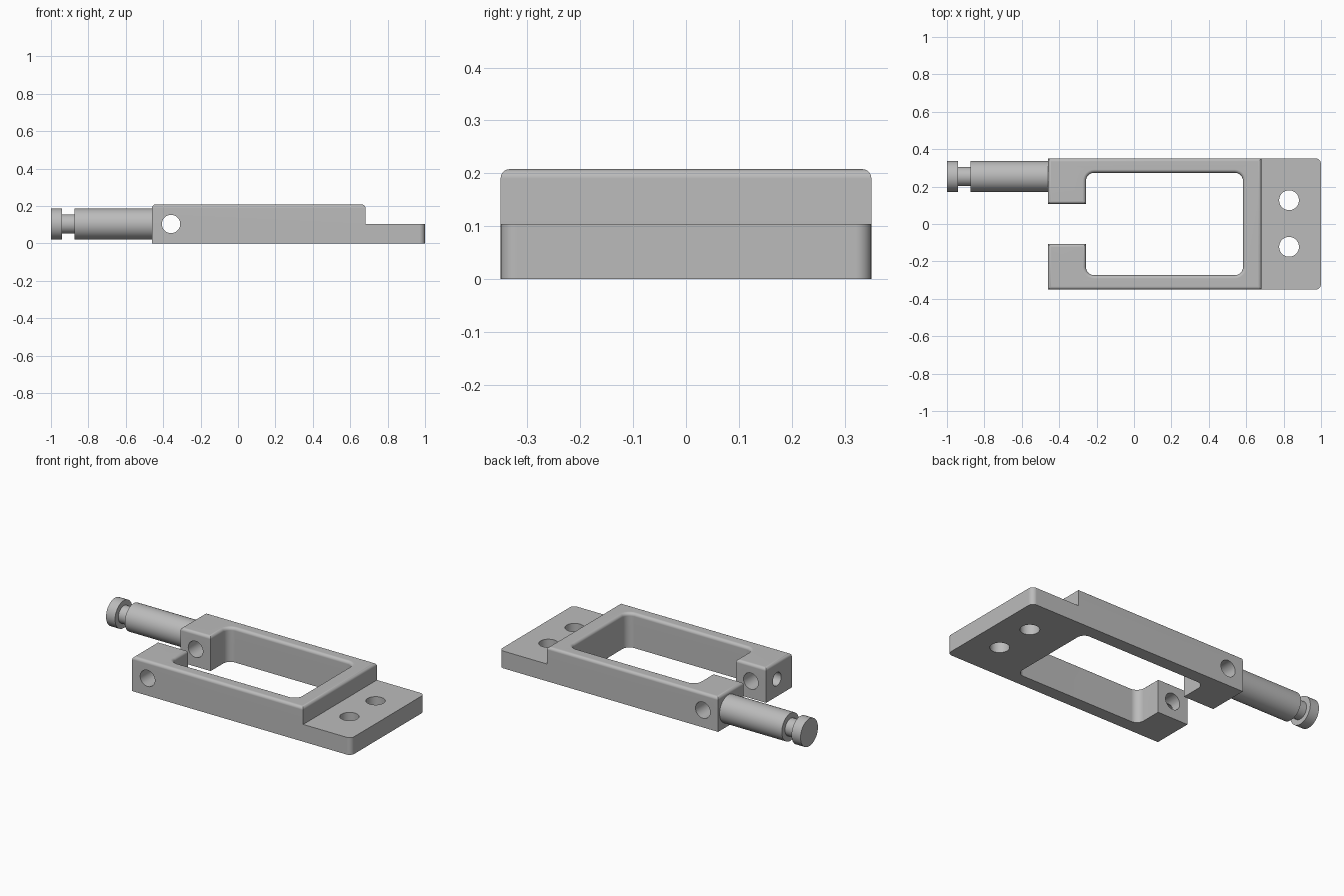
import bpy, bmesh
from math import radians, pi
from mathutils import Matrix, Vector

if "Cube" in bpy.data.objects:
    bpy.data.objects.remove(bpy.data.objects["Cube"], do_unlink=True)

# Main dimensions
HALF_W, TOP, STEP = 0.351, 0.208, 0.104
X_BACK, X_STEP, X_END = -0.46, 0.681, 1.0
WIN_X0, WIN_X1, WIN_Y, LUG_Y = -0.257, 0.583, 0.274, 0.107

grey = bpy.data.materials.new("satin_grey")
grey.use_nodes = True
grey.diffuse_color = (0.5, 0.5, 0.5, 1)
grey.node_tree.nodes["Principled BSDF"].inputs["Base Color"].default_value = (0.5, 0.5, 0.5, 1)


def make_object(name, bm):
    bmesh.ops.recalc_face_normals(bm, faces=bm.faces)
    mesh = bpy.data.meshes.new(name)
    bm.to_mesh(mesh)
    bm.free()
    mesh.materials.append(grey)
    obj = bpy.data.objects.new(name, mesh)
    bpy.context.collection.objects.link(obj)
    return obj


def activate(obj):
    bpy.ops.object.select_all(action='DESELECT')
    obj.select_set(True)
    bpy.context.view_layer.objects.active = obj


def raise_faces(bm, faces, height):
    geom = bmesh.ops.extrude_face_region(bm, geom=faces)["geom"]
    bmesh.ops.translate(bm, vec=(0, 0, height),
                        verts=[g for g in geom if isinstance(g, bmesh.types.BMVert)])
    return [g for g in geom if isinstance(g, bmesh.types.BMFace)]


def round_edges(bm, test, radius, segments):
    edges = [e for e in bm.edges if test(*[v.co for v in e.verts])]
    bmesh.ops.bevel(bm, geom=edges, offset=radius, segments=segments,
                    profile=0.5, affect='EDGES', clamp_overlap=True)


def is_vertical(a, b):
    return abs(a.x - b.x) < 1e-4 and abs(a.y - b.y) < 1e-4


def drill(obj, centre, radius, depth, axis):
    """Cut a round hole centred at a point, along an axis."""
    bm = bmesh.new()
    bmesh.ops.create_cone(bm, cap_ends=True, segments=40, radius1=radius,
                          radius2=radius, depth=depth)
    turn = Vector((0, 0, 1)).rotation_difference(Vector(axis)).to_matrix().to_4x4()
    bmesh.ops.transform(bm, matrix=Matrix.Translation(centre) @ turn, verts=bm.verts)
    cutter = make_object("hole_cutter", bm)
    cutter.hide_render = True
    mod = obj.modifiers.new("hole", 'BOOLEAN')
    mod.operation, mod.solver, mod.object = 'DIFFERENCE', 'EXACT', cutter
    activate(obj)
    bpy.ops.object.modifier_apply(modifier=mod.name)
    bpy.data.objects.remove(cutter, do_unlink=True)


def finish(obj):
    activate(obj)
    bpy.ops.object.shade_smooth_by_angle(angle=radians(32))
    mod = obj.modifiers.new("even_shading", 'WEIGHTED_NORMAL')
    mod.keep_sharp = True


# Frame: C-shaped outline and mounting plate sharing the step edge
half = [(X_STEP, HALF_W), (X_BACK, HALF_W), (X_BACK, LUG_Y),
        (WIN_X0, LUG_Y), (WIN_X0, WIN_Y), (WIN_X1, WIN_Y)]
outline = half + [(x, -y) for x, y in reversed(half)]
bm = bmesh.new()
ring = [bm.verts.new((x, y, 0)) for x, y in outline]
ends = [bm.verts.new((X_END, y, 0)) for y in (-HALF_W, HALF_W)]
c_face = bm.faces.new(ring)
plate_face = bm.faces.new([ring[0], ring[-1]] + ends)
bmesh.ops.recalc_face_normals(bm, faces=bm.faces)

# A solid lower layer, then the taller C on top of it
base = [bm.faces.new([bm.verts.new(v.co) for v in f.verts]) for f in (c_face, plate_face)]
bmesh.ops.remove_doubles(bm, verts=[v for f in base for v in f.verts], dist=1e-6)
bm.clear()
ring = [bm.verts.new((x, y, 0)) for x, y in outline]
ends = [bm.verts.new((X_END, y, 0)) for y in (-HALF_W, HALF_W)]
bottom = [bm.faces.new(ring), bm.faces.new([ring[0], ring[-1]] + ends)]
bottom_copy = bmesh.ops.duplicate(bm, geom=bottom)["geom"]
lids = raise_faces(bm, [g for g in bottom_copy if isinstance(g, bmesh.types.BMFace)], STEP)
raise_faces(bm, [max(lids, key=lambda f: len(f.verts))], TOP - STEP)
bmesh.ops.remove_doubles(bm, verts=bm.verts, dist=1e-5)
bmesh.ops.recalc_face_normals(bm, faces=bm.faces)
bmesh.ops.dissolve_limit(bm, angle_limit=radians(1), verts=bm.verts, edges=bm.edges)

# Rounded window corners, plate corners and upper rim
round_edges(bm, lambda a, b: is_vertical(a, b) and abs(abs(a.y) - WIN_Y) < 1e-3, 0.045, 6)
round_edges(bm, lambda a, b: is_vertical(a, b) and abs(a.x - X_END) < 1e-3, 0.03, 6)
round_edges(bm, lambda a, b: min(a.z, b.z) > TOP - 1e-4, 0.018, 5)
frame = make_object("clamp_frame", bm)

# Mounting holes, pin hole through both lugs, and blind end hole
for y in (-0.122, 0.127):
    drill(frame, (0.829, y, STEP / 2), 0.053, 0.3, (0, 0, 1))
drill(frame, (-0.358, 0, STEP), 0.049, 1.0, (0, 1, 0))
drill(frame, (-0.43, -0.21, STEP), 0.04, 0.14, (1, 0, 0))
finish(frame)

# Turned post with a grooved neck and end cap
R, NECK = 0.083, 0.052
profile = [(-1, 0), (-1, R), (-0.94, R), (-0.94, NECK),
           (-0.875, NECK), (-0.875, R), (X_BACK + 0.005, R)]
bm = bmesh.new()
points = [bm.verts.new((x, 0.254, STEP + r)) for x, r in profile]
edges = [bm.edges.new(pair) for pair in zip(points, points[1:])]
bmesh.ops.spin(bm, geom=points + edges, cent=(0, 0.254, STEP), axis=(1, 0, 0),
               angle=2 * pi, steps=48)
bmesh.ops.remove_doubles(bm, verts=bm.verts, dist=1e-5)
finish(make_object("grooved_post", bm))
